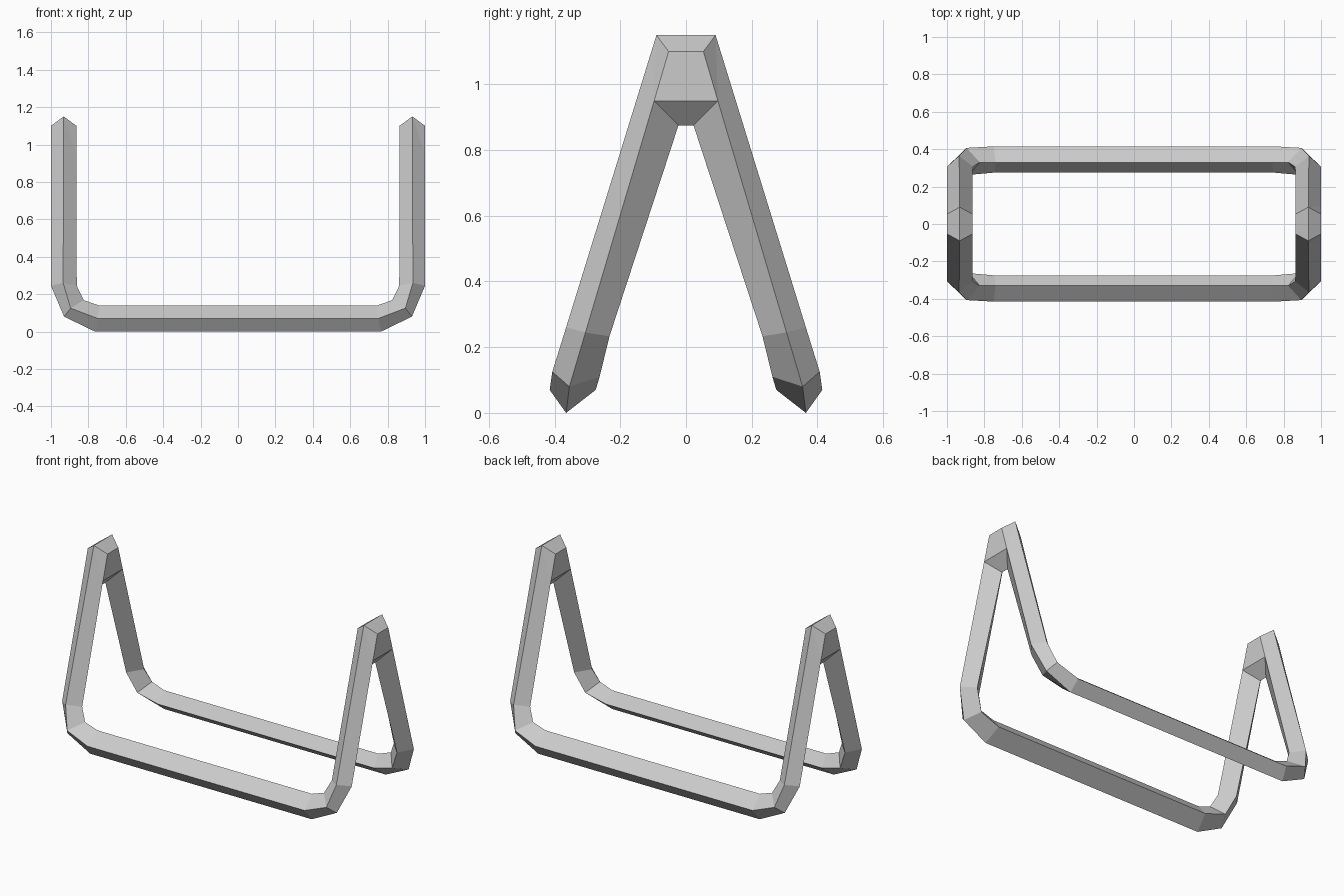
import bpy
import bmesh

cube = bpy.data.objects.get("Cube")
if cube:
    bpy.data.objects.remove(cube)

# Single grey finish
grey = bpy.data.materials.new("plain grey")
grey.use_nodes = True
colour = (0.6, 0.6, 0.6, 1)
grey.diffuse_color = colour
grey.node_tree.nodes["Principled BSDF"].inputs["Base Color"].default_value = colour

# Diamond sections of one quarter, from the rail middle up to the peak.
# Corner order: away from centre, outer bend, underside, inner bend
sections = [
    [(0, .415, .07), (0, .365, 0), (0, .275, .07), (0, .328, .138)],
    [(.75, .415, .07), (.765, .365, 0), (.745, .275, .07), (.74, .328, .138)],
    [(.895, .407, .125), (.93, .355, .08), (.88, .263, .11), (.825, .33, .168)],
    [(.935, .365, .26), (1, .306, .245), (.935, .233, .233), (.862, .306, .245)],
    [(.932, .09, 1.15), (1, .097, .95), (.932, .023, .875), (.864, .097, .95)],
]

bm = bmesh.new()
rings = [[bm.verts.new(p) for p in ring] for ring in sections]

# Rail, bevelled corner and sloping leg
for a, b in zip(rings, rings[1:]):
    for i in range(4):
        j = (i + 1) % 4
        bm.faces.new((a[i], a[j], b[j], b[i]))

# Peak block: six-sided bridge joining the front and back legs
top, outer_low, under, inner_low = rings[-1]
outer_up = bm.verts.new((1, .053, 1.10))
inner_up = bm.verts.new((.864, .053, 1.10))
bm.faces.new((top, outer_low, outer_up))
bm.faces.new((top, inner_up, inner_low))
hexagon = [top, outer_up, outer_low, under, inner_low, inner_up]
middle = [bm.verts.new((v.co.x, 0, v.co.z)) for v in hexagon]
for i in range(6):
    j = (i + 1) % 6
    bm.faces.new((hexagon[i], hexagon[j], middle[j], middle[i]))

bmesh.ops.recalc_face_normals(bm, faces=bm.faces)
# The quarter is open, so turn it outward by checking the outer bridge side
bm.normal_update()
side = max(bm.faces, key=lambda f: f.calc_center_median().x)
if side.normal.x < 0:
    bmesh.ops.reverse_faces(bm, faces=bm.faces)

mesh = bpy.data.meshes.new("stand_frame")
bm.to_mesh(mesh)
bm.free()
mesh.materials.append(grey)
frame = bpy.data.objects.new("stand_frame", mesh)
bpy.context.collection.objects.link(frame)

# Mirror the quarter left to right and front to back
mirror = frame.modifiers.new("Mirror", 'MIRROR')
mirror.use_axis = (True, True, False)
mirror.use_clip = True
